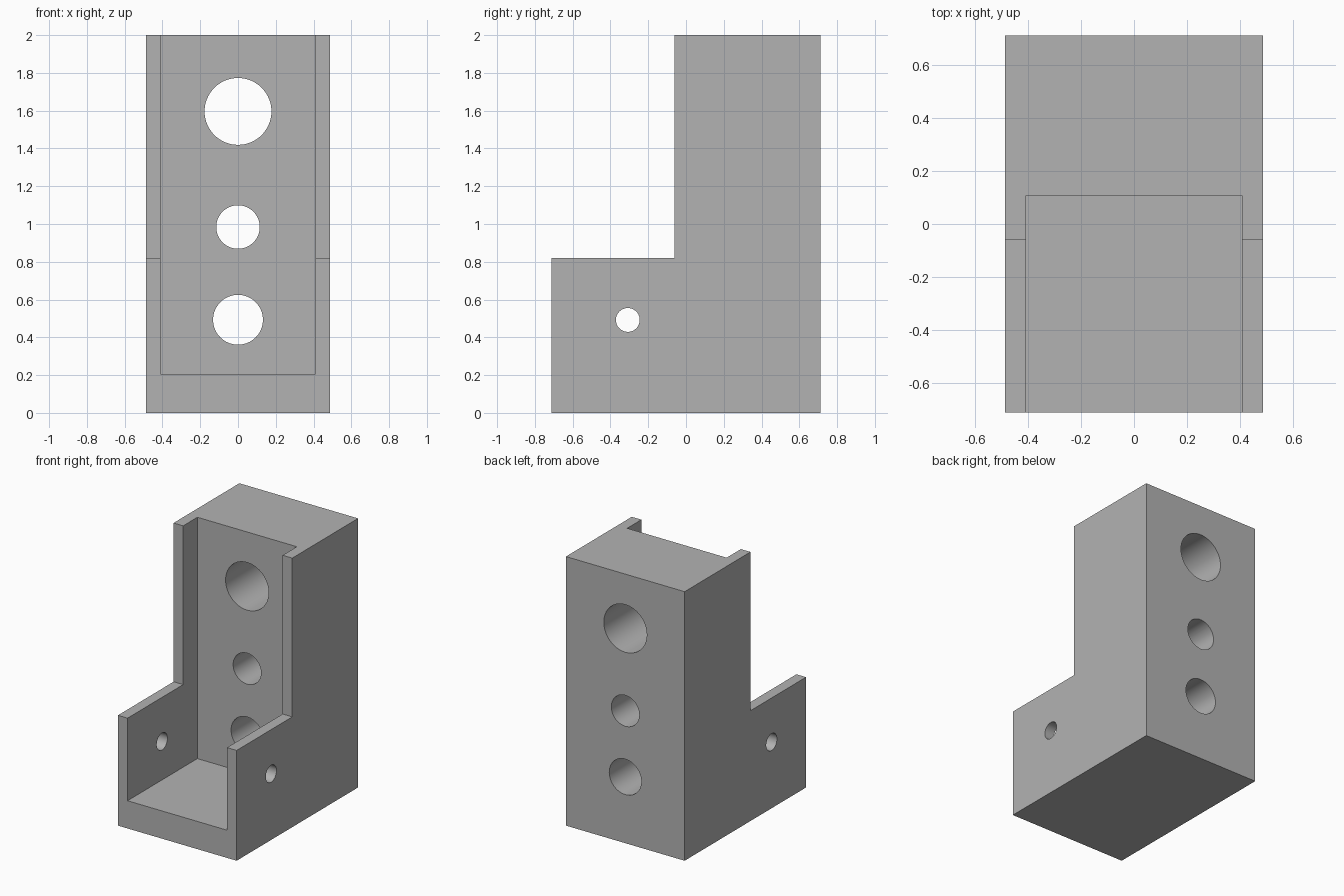
import bpy
import math

default = bpy.data.objects.get("Cube")
if default:
    bpy.data.objects.remove(default, do_unlink=True)

GREY = (0.45, 0.45, 0.45, 1.0)
material = bpy.data.materials.new("plain grey")
material.use_nodes = True
material.diffuse_color = GREY
material.node_tree.nodes["Principled BSDF"].inputs["Base Color"].default_value = GREY

# Overall dimensions
HALF_W, HALF_D, HEIGHT = 0.488, 0.713, 2.0
CHANNEL_W, FLOOR, BACK_WALL = 0.409, 0.206, 0.107
STEP_Y, STEP_Z = -0.06, 0.82
OVER = 0.2


def box(name, low, high):
    """Box between two opposite corners."""
    center = [(a + b) / 2 for a, b in zip(low, high)]
    bpy.ops.mesh.primitive_cube_add(size=1, location=center)
    obj = bpy.context.object
    obj.name = name
    obj.scale = [b - a for a, b in zip(low, high)]
    bpy.ops.object.transform_apply(location=True, rotation=True, scale=True)
    return obj


def rod(name, radius, length, location, rotation):
    """Round cutter for a bore."""
    bpy.ops.mesh.primitive_cylinder_add(vertices=64, radius=radius, depth=length,
                                        location=location, rotation=rotation)
    obj = bpy.context.object
    obj.name = name
    bpy.ops.object.transform_apply(location=True, rotation=True, scale=True)
    return obj


def cut(target, cutter):
    """Subtract the cutter and discard it."""
    cutter.hide_render = True
    mod = target.modifiers.new("cut", "BOOLEAN")
    mod.operation = "DIFFERENCE"
    mod.solver = "EXACT"
    mod.object = cutter
    bpy.ops.object.select_all(action="DESELECT")
    target.select_set(True)
    bpy.context.view_layer.objects.active = target
    bpy.ops.object.modifier_apply(modifier=mod.name)
    bpy.data.objects.remove(cutter, do_unlink=True)


# Solid block
bracket = box("channel_bracket", (-HALF_W, -HALF_D, 0), (HALF_W, HALF_D, HEIGHT))

# Low front section with a step in the side walls
cut(bracket, box("step_cutter", (-HALF_W - OVER, -HALF_D - OVER, STEP_Z),
                 (HALF_W + OVER, STEP_Y, HEIGHT + OVER)))

# Open channel between the side walls, above the floor
cut(bracket, box("channel_cutter", (-CHANNEL_W, -HALF_D - OVER, FLOOR),
                 (CHANNEL_W, BACK_WALL, HEIGHT + OVER)))

# Three bores through the back wall
for height, radius in ((1.596, 0.177), (0.984, 0.115), (0.493, 0.132)):
    cut(bracket, rod("back_bore_cutter", radius, 1.0, (0, 0.45, height),
                     (math.pi / 2, 0, 0)))

# Cross pin hole through both side walls
cut(bracket, rod("pin_hole_cutter", 0.063, 2.0, (0, -0.308, 0.492),
                 (0, math.pi / 2, 0)))

bracket.data.materials.clear()
bracket.data.materials.append(material)
for face in bracket.data.polygons:
    face.material_index = 0
bpy.ops.object.shade_smooth_by_angle(angle=math.radians(30))
